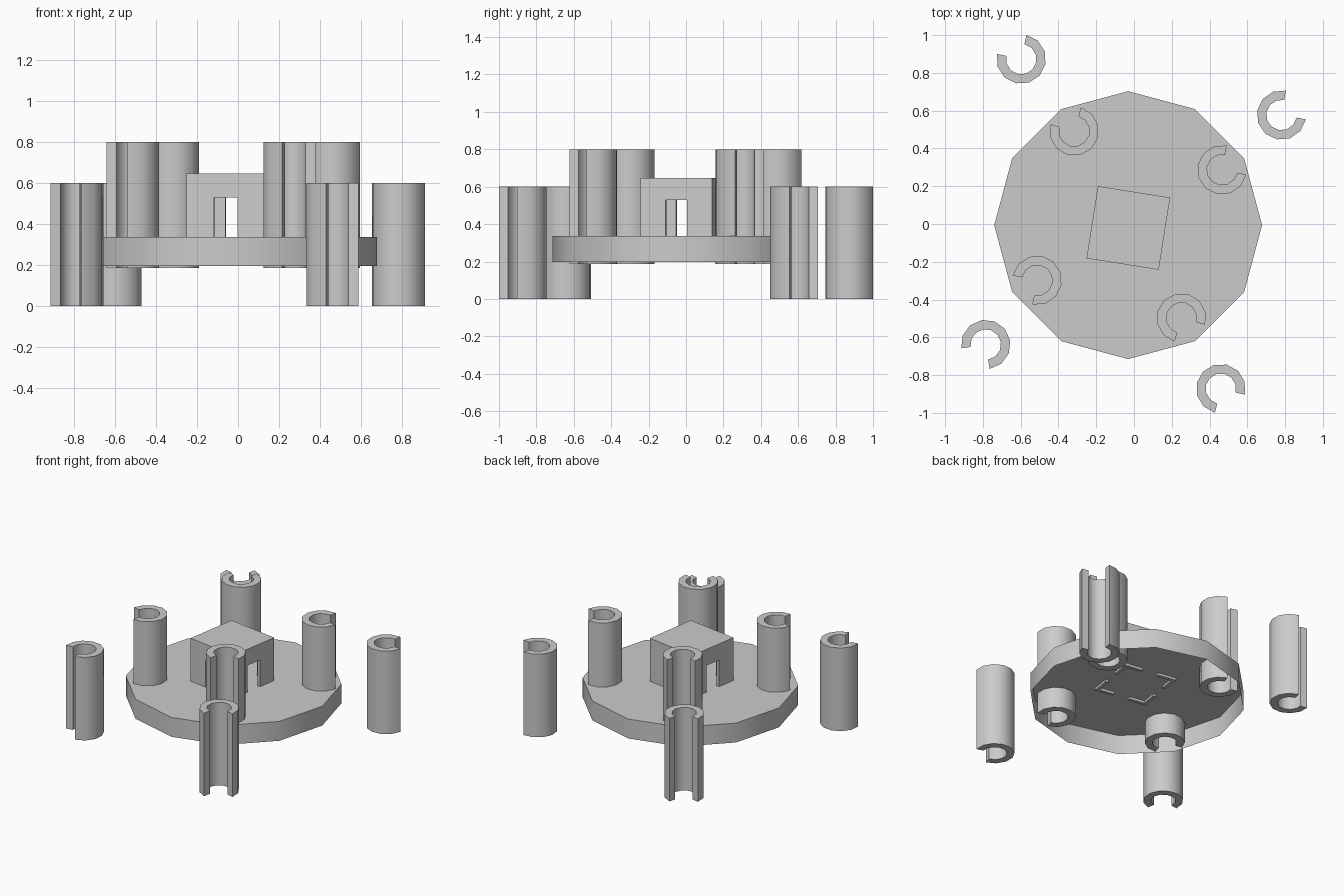
import bpy
import bmesh
from math import radians, cos, sin

if "Cube" in bpy.data.objects:
    bpy.data.objects.remove(bpy.data.objects["Cube"])

grey = bpy.data.materials.new("stone_grey")
grey.use_nodes = True
colour = (0.6, 0.6, 0.6, 1)
grey.diffuse_color = colour
grey.node_tree.nodes["Principled BSDF"].inputs["Base Color"].default_value = colour


def prism(name, outline, bottom, top, open_bottom=False):
    """Extrude a flat outline from bottom to top."""
    bm = bmesh.new()
    face = bm.faces.new([bm.verts.new((x, y, bottom)) for x, y in outline])
    up = bmesh.ops.extrude_face_region(bm, geom=[face])["geom"]
    verts = [v for v in up if isinstance(v, bmesh.types.BMVert)]
    bmesh.ops.translate(bm, verts=verts, vec=(0, 0, top - bottom))
    bmesh.ops.recalc_face_normals(bm, faces=bm.faces)
    if open_bottom:
        base = [f for f in bm.faces if f.normal.z < -0.5]
        bmesh.ops.delete(bm, geom=base, context="FACES_ONLY")
    mesh = bpy.data.meshes.new(name)
    bm.to_mesh(mesh)
    bm.free()
    mesh.materials.append(grey)
    obj = bpy.data.objects.new(name, mesh)
    bpy.context.collection.objects.link(obj)
    return obj


def smooth(obj):
    bpy.ops.object.select_all(action="DESELECT")
    obj.select_set(True)
    bpy.context.view_layer.objects.active = obj
    bpy.ops.object.shade_smooth_by_angle(angle=radians(35))


def arc(radius, start, steps):
    return [(radius * cos(radians(start + 30 * i)), radius * sin(radians(start + 30 * i)))
            for i in range(steps)]


def pillar(name, x, y, gap_end, bottom, top):
    """Twelve-sided tube with a quarter left open before gap_end."""
    outline = arc(0.131, gap_end, 10) + arc(0.081, gap_end, 10)[::-1]
    obj = prism(name, outline, bottom, top)
    obj.location = (x, y, 0)
    smooth(obj)


# Twelve-sided platform, open underneath
platform = prism("platform", arc(0.709, 0, 12), 0.197, 0.337, open_bottom=True)
platform.location = (-0.031, -0.006, 0)
smooth(platform)

# Tall pillars on the platform, short pillars standing around it
corners = ("back_right", "back_left", "front_right", "front_left")
tall = [(-0.317, 0.492, 164), (0.466, 0.287, 79), (-0.513, -0.298, 259), (0.251, -0.497, 344)]
short = [(-0.597, 0.873, 168), (0.781, 0.577, 80), (-0.785, -0.638, 279), (0.46, -0.872, 346)]
for corner, (x, y, angle) in zip(corners, tall):
    pillar("tall_pillar_" + corner, x, y, angle, 0.187, 0.8)
for corner, (x, y, angle) in zip(corners, short):
    pillar("short_pillar_" + corner, x, y, angle, 0, 0.6)


# Hollow central shrine with a doorway in each side
def block(name, width, depth, bottom, top):
    w, d = width / 2, depth / 2
    return prism(name, [(-w, -d), (w, -d), (w, d), (-w, d)], bottom, top)


shrine = block("central_shrine", 0.387, 0.387, 0.32, 0.647)
cutters = [block("hollow_cutter", 0.34, 0.34, 0.1, 0.625),
           block("doorway_cutter_x", 0.6, 0.117, 0.1, 0.53),
           block("doorway_cutter_y", 0.117, 0.6, 0.1, 0.53)]
bpy.context.view_layer.objects.active = shrine
for cutter in cutters:
    cutter.hide_render = True
    cut = shrine.modifiers.new(cutter.name, "BOOLEAN")
    cut.operation = "DIFFERENCE"
    cut.solver = "EXACT"
    cut.object = cutter
    bpy.ops.object.modifier_apply(modifier=cut.name)
    bpy.data.objects.remove(cutter)
shrine.location = (-0.03, -0.021, 0)
shrine.rotation_euler.z = radians(-9)
smooth(shrine)
